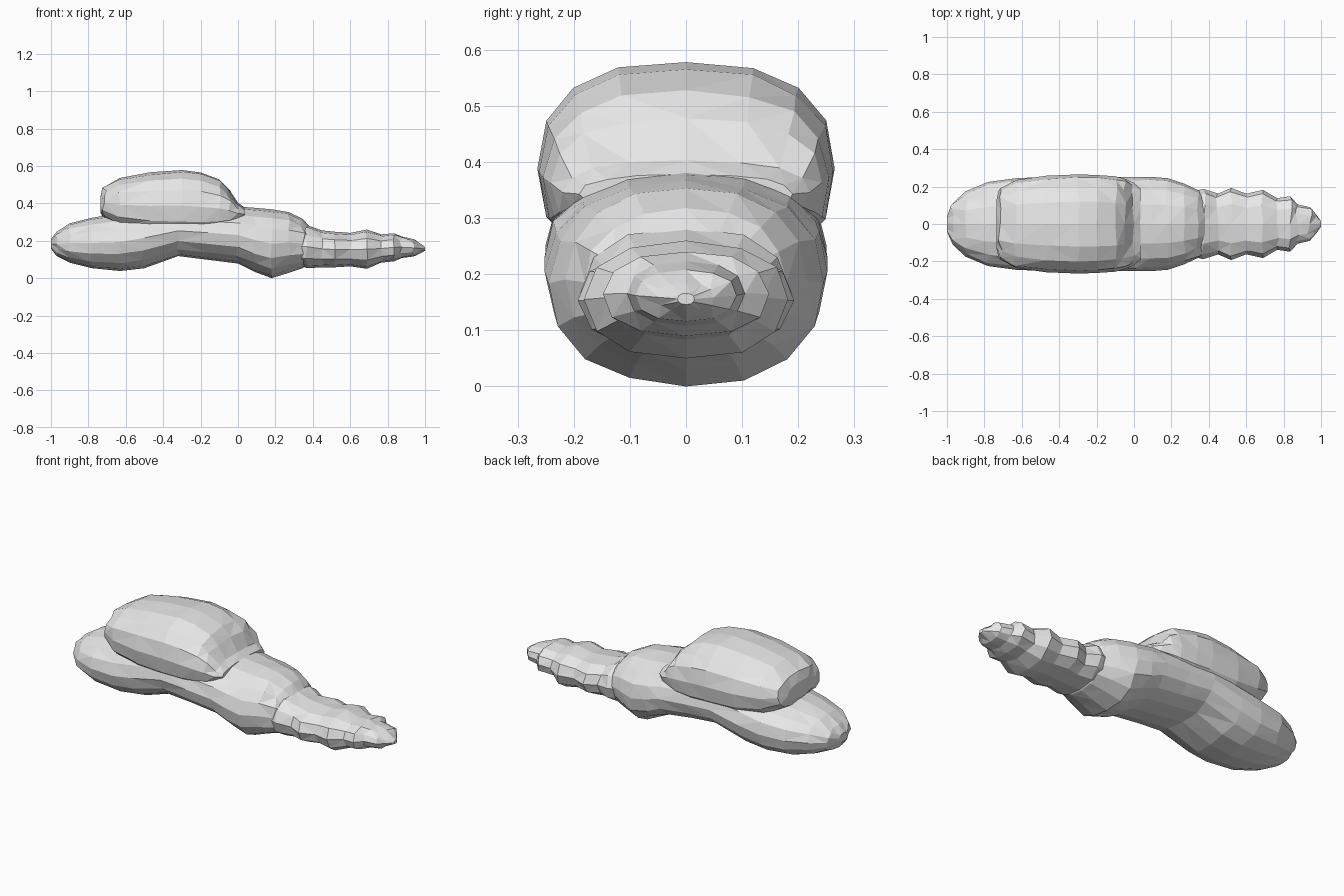
import bpy, bmesh, math, random

if "Cube" in bpy.data.objects:
    bpy.data.objects.remove(bpy.data.objects["Cube"], do_unlink=True)

random.seed(4)
grey = bpy.data.materials.new("plain grey")
grey.use_nodes = True
grey.diffuse_color = (0.8, 0.8, 0.8, 1)
grey.node_tree.nodes["Principled BSDF"].inputs["Base Color"].default_value = (0.8, 0.8, 0.8, 1)


def power(v, n):
    return math.copysign(abs(v) ** (2 / n), v)


def loft(name, stations, sides, n=2.2, jitter=0.006):
    """Faceted skin through rounded sections: x, bottom, top, half width."""
    bm = bmesh.new()
    rings = []
    last = len(stations) - 1
    for i, (x, low, high, half) in enumerate(stations):
        ring = []
        for k in range(sides):
            a = 2 * math.pi * k / sides
            c, s = math.cos(a), math.sin(a)
            on_axis = min(abs(c), abs(s)) < 0.01
            dx = 0 if on_axis or i in (0, last) else random.uniform(-jitter, jitter) * 2
            r = 1 if on_axis else 1 + random.uniform(-jitter, jitter) * 3
            ring.append(bm.verts.new((x + dx, half * power(c, n) * r,
                                      (low + high) / 2 + (high - low) / 2 * power(s, n) * r)))
        rings.append(ring)
    for a, b in zip(rings, rings[1:]):
        for k in range(sides):
            m = (k + 1) % sides
            bm.faces.new((a[k], a[m], b[m], b[k]))
    bm.faces.new(rings[0][::-1])
    bm.faces.new(rings[-1])
    bmesh.ops.recalc_face_normals(bm, faces=bm.faces)
    bmesh.ops.triangulate(bm, faces=bm.faces)
    mesh = bpy.data.meshes.new(name)
    bm.to_mesh(mesh)
    bm.free()
    mesh.materials.append(grey)
    obj = bpy.data.objects.new(name, mesh)
    bpy.context.collection.objects.link(obj)
    return obj


# Long lower body with a rounded lobe at one end
loft("body", [
    (-1.0, .16, .21, .04), (-.97, .12, .25, .11), (-.9, .085, .295, .175),
    (-.78, .055, .325, .225), (-.63, .04, .35, .245), (-.5, .055, .38, .25),
    (-.32, .12, .39, .25), (-.16, .10, .39, .25), (0, .08, .385, .252),
    (.09, .035, .378, .252), (.18, .002, .37, .245), (.27, .03, .355, .215),
    (.345, .055, .32, .18), (.39, .09, .27, .13)], 16)

# Large rounded hump overlapping the body
loft("hump", [
    (-.735, .35, .44, .13), (-.715, .32, .49, .19), (-.63, .25, .538, .235),
    (-.47, .21, .568, .258), (-.3, .20, .58, .265), (-.2, .20, .567, .262),
    (-.1, .22, .53, .255), (-.05, .25, .48, .242), (0, .29, .405, .22),
    (.035, .31, .38, .19)], 16, n=2.4)

# Flattened tail with scalloped segments
loft("tail", [
    (.3, .08, .27, .17), (.37, .055, .285, .188), (.45, .06, .257, .163),
    (.52, .06, .25, .193), (.6, .065, .244, .162), (.69, .052, .262, .182),
    (.765, .085, .236, .138), (.835, .092, .242, .148), (.875, .11, .225, .105),
    (.94, .118, .21, .09), (.975, .135, .187, .05), (1.0, .148, .168, .015)], 12, n=2.3)

# Settle the lowest point on the ground
parts = [bpy.data.objects[k] for k in ("body", "hump", "tail")]
lowest = min(v.co.z for p in parts for v in p.data.vertices)
for p in parts:
    for v in p.data.vertices:
        v.co.z -= lowest
